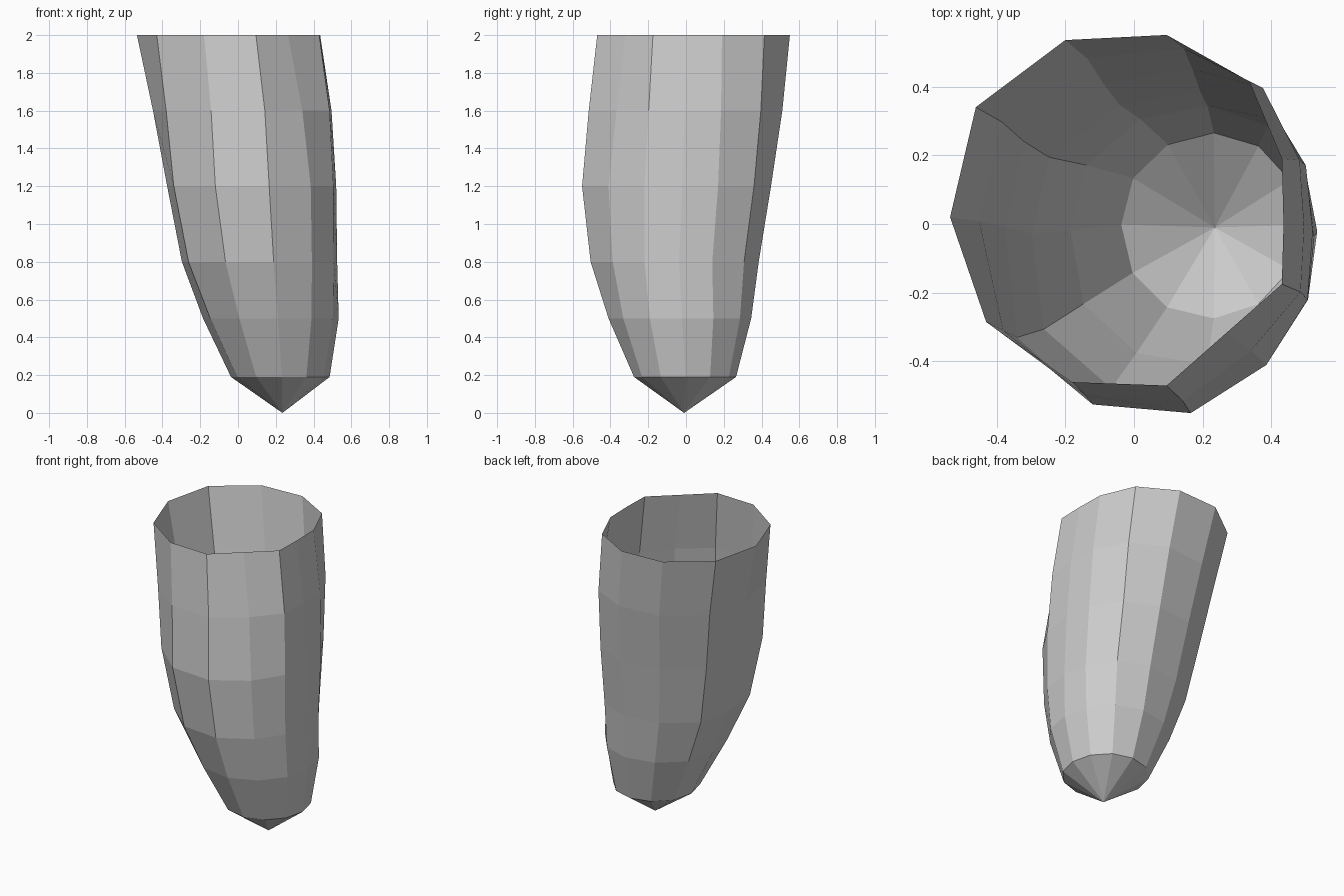
import bpy, bmesh, math

if "Cube" in bpy.data.objects:
    bpy.data.objects.remove(bpy.data.objects["Cube"])

N = 12
# Key cross-sections, walking clockwise from the -x side
tip = [(0.235 - 0.26 * math.cos(math.tau * i / N),
        -0.005 + 0.27 * math.sin(math.tau * i / N)) for i in range(N)]
belly = [(-.375, -.01), (-.32, .24), (-.09, .41), (.17, .45), (.385, .36), (.5, .17),
         (.52, -.02), (.505, -.22), (.385, -.41), (.165, -.55), (-.12, -.525), (-.34, -.33)]
mouth = [(-.535, .02), (-.46, .34), (-.2, .535), (.095, .55), (.335, .415), (.43, .19),
         (.435, 0), (.43, -.175), (.265, -.32), (.095, -.47), (-.18, -.46), (-.43, -.285)]


def blend_fit(a, b, t, x0, x1, y0, y1):
    """Blend two sections and stretch the result to the given extents."""
    def fit(vals, lo, hi):
        mn, mx = min(vals), max(vals)
        return [lo + (v - mn) / (mx - mn) * (hi - lo) for v in vals]

    axes = []
    for k, lo, hi in ((0, x0, x1), (1, y0, y1)):
        fa = fit([p[k] for p in a], lo, hi)
        fb = fit([p[k] for p in b], lo, hi)
        axes.append(fit([u + (v - u) * t for u, v in zip(fa, fb)], lo, hi))
    return list(zip(*axes))


# Stacked rings: height and outline
rings = [
    (0.19, blend_fit(tip, belly, 0.15, -.037, .485, -.275, .265)),
    (0.5, blend_fit(tip, belly, 0.5, -.185, .533, -.41, .345)),
    (0.8, blend_fit(tip, belly, 0.88, -.297, .525, -.505, .385)),
    (1.2, belly),
    (1.6, blend_fit(belly, mouth, 0.5, -.45, .495, -.515, .51)),
    (2.0, mouth),
]

# Open faceted shell with a pointed lower end
bm = bmesh.new()
apex = bm.verts.new((0.235, -0.01, 0))
loops = [[bm.verts.new((x, y, z)) for x, y in pts] for z, pts in rings]
for i in range(N):
    j = (i + 1) % N
    bm.faces.new((apex, loops[0][i], loops[0][j]))
    for low, high in zip(loops, loops[1:]):
        bm.faces.new((low[i], high[i], high[j], low[j]))
bmesh.ops.recalc_face_normals(bm, faces=bm.faces)
# Outward normals: the tip faces must look down
if sum(f.normal.z for f in apex.link_faces) > 0:
    bmesh.ops.reverse_faces(bm, faces=bm.faces)

mesh = bpy.data.meshes.new("pointed_shell")
bm.to_mesh(mesh)
bm.free()
bpy.context.collection.objects.link(bpy.data.objects.new("pointed_shell", mesh))
